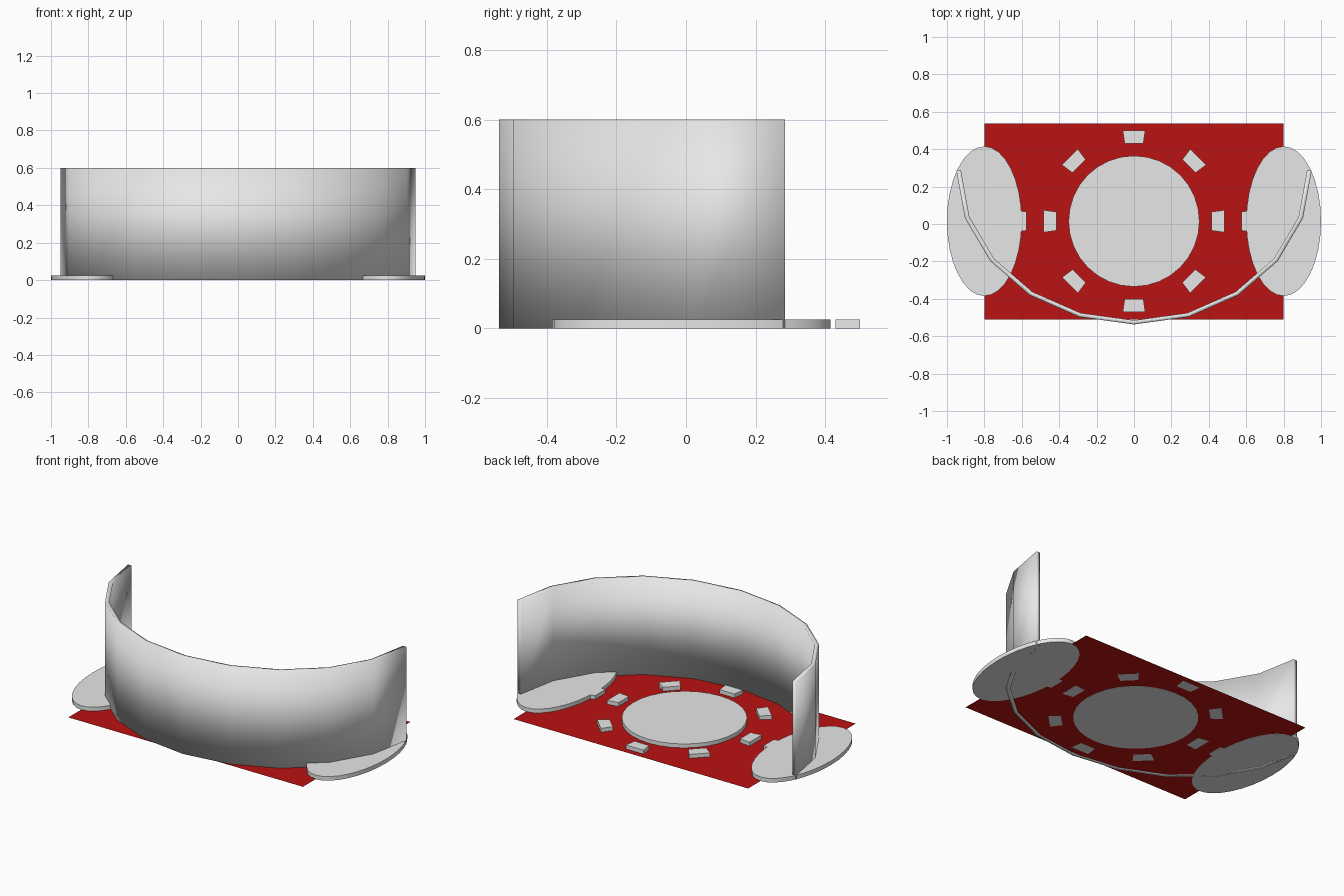
import bpy
import bmesh
from math import sin, cos, pi, radians
from mathutils import Matrix

old = bpy.data.objects.get("Cube")
if old:
    bpy.data.objects.remove(old, do_unlink=True)

CENTRE_Y = 0.015
SLAB = 0.025


def make_material(name, rgb):
    mat = bpy.data.materials.new(name)
    mat.use_nodes = True
    colour = (*rgb, 1)
    mat.diffuse_color = colour
    mat.node_tree.nodes["Principled BSDF"].inputs["Base Color"].default_value = colour
    return mat


grey = make_material("light grey", (0.8, 0.8, 0.8))
red = make_material("deep red", (0.49, 0.006, 0.006))


def prism(name, outline, height, mat, z=0.0):
    """Flat outline, extruded upwards when height is above zero."""
    bm = bmesh.new()
    face = bm.faces.new([bm.verts.new((x, y, z)) for x, y in outline])
    if height:
        grown = bmesh.ops.extrude_face_region(bm, geom=[face], use_keep_orig=True)
        verts = [v for v in grown["geom"] if isinstance(v, bmesh.types.BMVert)]
        bmesh.ops.translate(bm, verts=verts, vec=(0, 0, height))
        bmesh.ops.recalc_face_normals(bm, faces=bm.faces)
    mesh = bpy.data.meshes.new(name)
    bm.to_mesh(mesh)
    bm.free()
    mesh.materials.append(mat)
    obj = bpy.data.objects.new(name, mesh)
    bpy.context.collection.objects.link(obj)
    return obj


def smooth(obj, angle):
    bpy.ops.object.select_all(action="DESELECT")
    obj.select_set(True)
    bpy.context.view_layer.objects.active = obj
    bpy.ops.object.shade_smooth_by_angle(angle=radians(angle))


def ellipse(cx, cy, rx, ry, sides=32):
    return [(cx + rx * cos(2 * pi * i / sides), cy + ry * sin(2 * pi * i / sides))
            for i in range(sides)]


# Red floor sheet
prism("floor", [(-0.8, -0.51), (0.8, -0.51), (0.8, 0.537), (-0.8, 0.537)], 0, red, z=0.001)

# Round centre stage and the two oval side platforms
smooth(prism("centre_disc", ellipse(0, CENTRE_Y, 0.35, 0.35), SLAB, grey), 30)
for side, sx in (("left", 1), ("right", -1)):
    smooth(prism(side + "_platform", ellipse(0.8 * sx, CENTRE_Y, 0.2, 0.4), SLAB, grey), 30)


# Small wedge blocks, wider on their outer side
def wedge(name, radius, angle):
    turn = Matrix.Rotation(angle, 2)
    corners = [(radius - 0.035, -0.05), (radius + 0.035, -0.06),
               (radius + 0.035, 0.06), (radius - 0.035, 0.05)]
    obj = prism(name, corners, SLAB, grey)
    obj.data.transform(turn.to_4x4())
    obj.data.transform(Matrix.Translation((0, CENTRE_Y, 0)))


for i in range(8):
    wedge(f"ring_block_{i + 1}", 0.45, i * pi / 4)
wedge("left_platform_block", 0.61, 0)
wedge("right_platform_block", 0.61, pi)


# Curved wall: half an ellipse, open to the back
def arc(rx, ry, steps=10):
    angles = [pi + pi * i / steps for i in range(steps + 1)]
    return [(rx * cos(a), 0.285 + ry * sin(a)) for a in angles]


outer, inner = arc(0.95, 0.822), arc(0.925, 0.8)
bm = bmesh.new()
rings = [[bm.verts.new((x, y, z)) for x, y in line]
         for line, z in ((outer, 0), (outer, 0.6), (inner, 0.6), (inner, 0))]
for k in range(4):
    a, b = rings[k], rings[(k + 1) % 4]
    for i in range(len(a) - 1):
        bm.faces.new((a[i], a[i + 1], b[i + 1], b[i]))
for end in (0, -1):
    bm.faces.new([ring[end] for ring in rings])
bmesh.ops.recalc_face_normals(bm, faces=bm.faces)
for face in bm.faces:
    face.smooth = True
mesh = bpy.data.meshes.new("curved_wall")
bm.to_mesh(mesh)
bm.free()
mesh.materials.append(grey)
bpy.context.collection.objects.link(bpy.data.objects.new("curved_wall", mesh))
